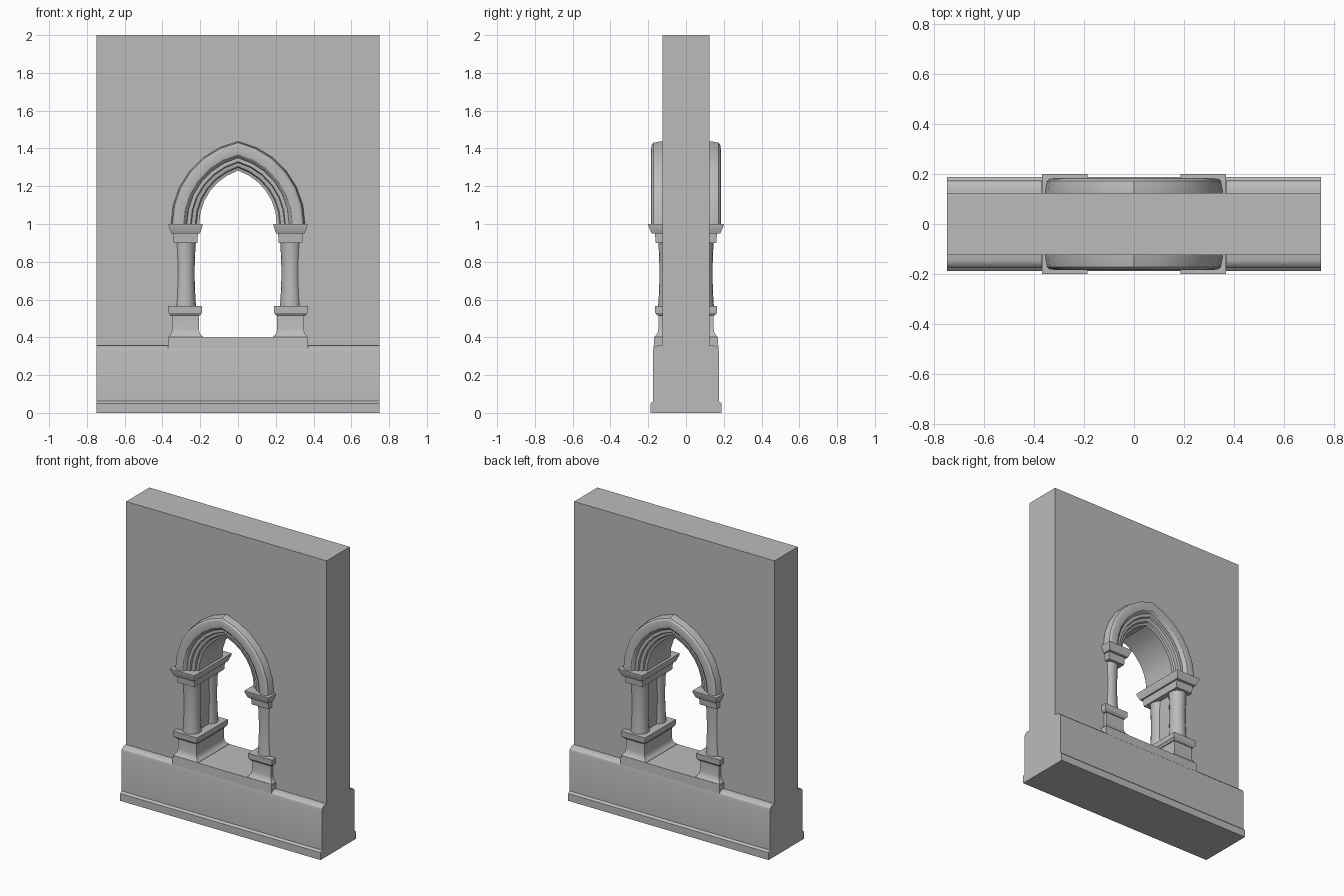
import bpy, bmesh, math

cube = bpy.data.objects.get("Cube")
if cube:
    bpy.data.objects.remove(cube, do_unlink=True)

GREY = (0.5, 0.5, 0.5, 1)
stone = bpy.data.materials.new("grey_stone")
stone.use_nodes = True
stone.diffuse_color = GREY
stone.node_tree.nodes["Principled BSDF"].inputs["Base Color"].default_value = GREY


def loft(name, sections):
    """Skin a row of closed sections and cap both ends."""
    bm = bmesh.new()
    rows = [[bm.verts.new(p) for p in s] for s in sections]
    count = len(rows[0])
    for a, b in zip(rows, rows[1:]):
        for i in range(count):
            j = (i + 1) % count
            bm.faces.new((a[i], a[j], b[j], b[i]))
    bm.faces.new(rows[0])
    bm.faces.new(rows[-1])
    bmesh.ops.recalc_face_normals(bm, faces=bm.faces)
    mesh = bpy.data.meshes.new(name)
    bm.to_mesh(mesh)
    bm.free()
    mesh.materials.append(stone)
    obj = bpy.data.objects.new(name, mesh)
    bpy.context.collection.objects.link(obj)
    bpy.ops.object.select_all(action="DESELECT")
    obj.select_set(True)
    bpy.context.view_layer.objects.active = obj
    bpy.ops.object.shade_smooth_by_angle(angle=math.radians(30))
    return obj


def mirrored(half):
    """Close a half profile by reflecting its first coordinate."""
    return half + [(-u, v) for u, v in reversed(half)]


def block(name, side, rings):
    """Stack of rectangles (inner x, outer x, half depth, z) through the wall."""
    loft(name, [[(side * a, -d, z), (side * b, -d, z),
                 (side * b, d, z), (side * a, d, z)] for a, b, d, z in rings])


# Pointed arch: two arcs whose centres lie past the middle
SHIFT, SPRING, STEPS = 0.092, 1.0, 6


def arc_point(r, t):
    a = math.acos(SHIFT / r) * t
    return r * math.cos(a) - SHIFT, SPRING + r * math.sin(a)


# Wall with an arched opening
HALF, BOTTOM, THICK = 0.75, 0.356, 0.124
half_wall = [(HALF, 2), (HALF, BOTTOM), (0.25, BOTTOM), (0.25, SPRING)]
half_wall += [arc_point(0.37, i / STEPS) for i in range(STEPS)]
apex = (0, arc_point(0.37, 1)[1])
outline = half_wall + [apex] + [(-x, z) for x, z in reversed(half_wall)]
loft("wall", [[(x, y, z) for x, z in outline] for y in (-THICK, THICK)])

# Footing with a stepped foot and rounded shoulder
footing = mirrored([(0.188, 0), (0.188, 0.05), (0.175, 0.062), (0.175, 0.325),
                    (0.171, 0.341), (0.16, 0.352), (0.145, 0.357)])
loft("footing", [[(x, y, z) for y, z in footing] for x in (-HALF, HALF)])

# Sill under the opening
sill = mirrored([(0.172, 0.34), (0.168, 0.4)])
loft("sill", [[(x, y, z) for y, z in sill] for x in (-0.37, 0.37)])

# Arch moulding: radius and depth, from outer edge to soffit
roll = [(0.447, 0.11), (0.447, 0.135), (0.44, 0.172), (0.43, 0.181),
        (0.405, 0.185), (0.38, 0.181), (0.368, 0.17), (0.362, 0.158),
        (0.343, 0.158), (0.338, 0.145), (0.318, 0.14), (0.312, 0.128),
        (0.297, 0.124)]
profile = roll + [(r, -d) for r, d in reversed(roll)]
arch = []
for i in range(-STEPS, STEPS + 1):
    section = []
    for r, d in profile:
        x, z = arc_point(r, 1 - abs(i) / STEPS)
        section.append((math.copysign(x, i) if i else 0, d, z))
    arch.append(section)
loft("arch_moulding", arch)

# Jambs on both sides: pedestal, base slab, neck, capital and paired columns
SHAFT = [(0.058, 0.56), (0.054, 0.62), (0.051, 0.7),
         (0.051, 0.78), (0.054, 0.86), (0.057, 0.905)]
SIDES = 16
for label, side in (("left", 1), ("right", -1)):
    block(label + "_pedestal", side, [
        (0.178, 0.37, 0.168, 0.385), (0.183, 0.37, 0.167, 0.402),
        (0.196, 0.36, 0.158, 0.412), (0.204, 0.352, 0.15, 0.425),
        (0.207, 0.348, 0.146, 0.445), (0.207, 0.348, 0.146, 0.52)])
    block(label + "_base_slab", side, [
        (0.202, 0.357, 0.152, 0.515), (0.191, 0.368, 0.163, 0.53),
        (0.191, 0.37, 0.165, 0.565)])
    block(label + "_neck", side, [
        (0.215, 0.34, 0.16, 0.9), (0.212, 0.342, 0.165, 0.955)])
    block(label + "_capital", side, [
        (0.202, 0.352, 0.182, 0.95), (0.187, 0.369, 0.2, 0.992),
        (0.187, 0.369, 0.2, 1.0)])
    for place, y in (("front", -0.09), ("back", 0.09)):
        loft(label + "_" + place + "_column", [
            [(side * 0.28 + r * math.cos(k * math.tau / SIDES),
              y + r * math.sin(k * math.tau / SIDES), z) for k in range(SIDES)]
            for r, z in SHAFT])
